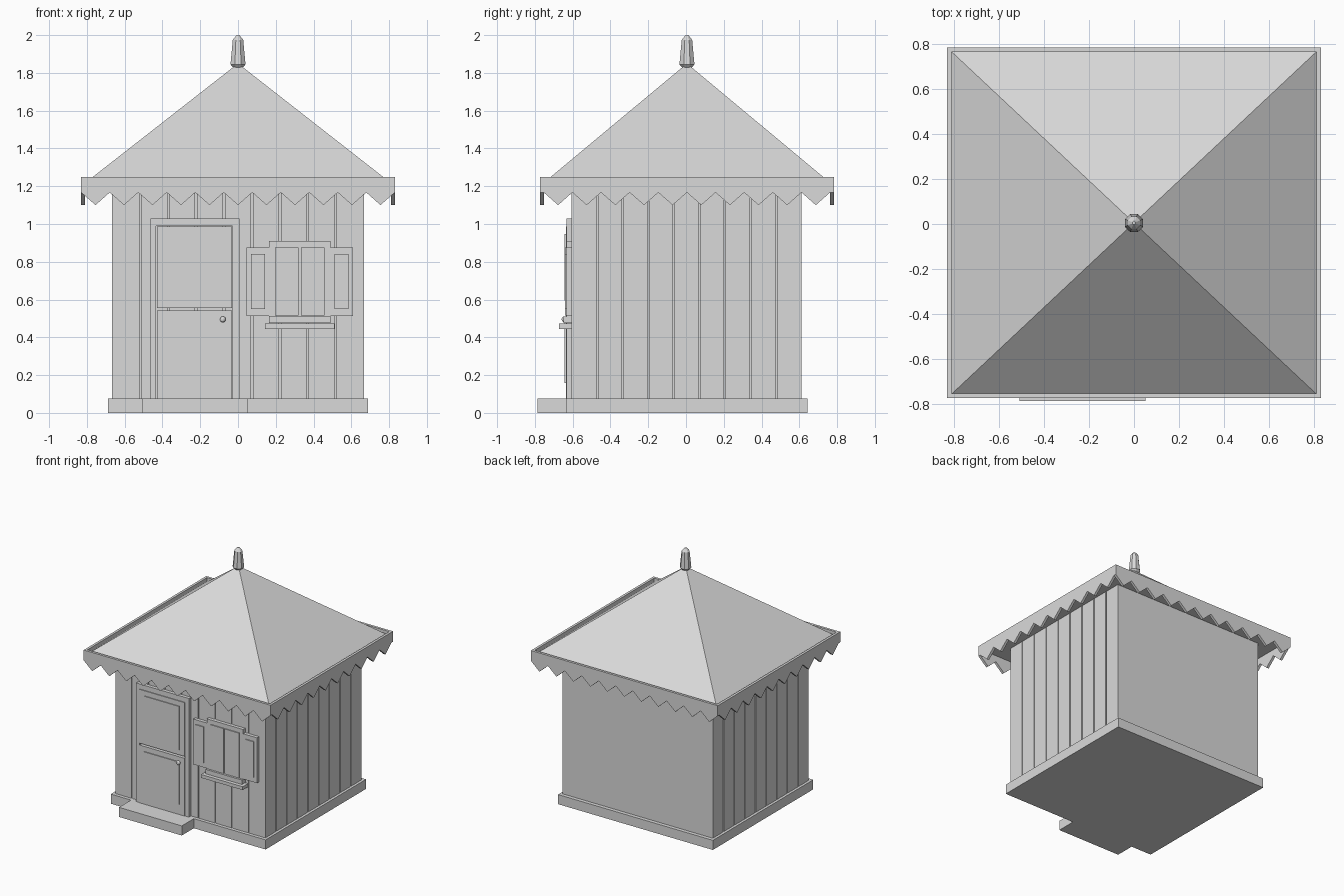
import bpy, bmesh, math

if "Cube" in bpy.data.objects:
    bpy.data.objects.remove(bpy.data.objects["Cube"])

CY = 0.005                     # hut centre in y
X, Y0, Y1 = 0.667, -0.605, 0.612   # outer wall faces
mat = bpy.data.materials.new("plain_grey")
mat.diffuse_color = (0.7, 0.7, 0.7, 1)
mat.use_nodes = True
mat.node_tree.nodes["Principled BSDF"].inputs["Base Color"].default_value = mat.diffuse_color


def finish(name, bm):
    bmesh.ops.recalc_face_normals(bm, faces=bm.faces[:])
    me = bpy.data.meshes.new(name)
    bm.to_mesh(me)
    bm.free()
    me.materials.append(mat)
    ob = bpy.data.objects.new(name, me)
    bpy.context.collection.objects.link(ob)
    return ob


def add_box(bm, x0, x1, y0, y1, z0, z1):
    vs = bmesh.ops.create_cube(bm, size=1)["verts"]
    for v in vs:
        v.co = ((x0 + x1) / 2 + v.co.x * (x1 - x0),
                (y0 + y1) / 2 + v.co.y * (y1 - y0),
                (z0 + z1) / 2 + v.co.z * (z1 - z0))


def boxes(name, *dims):
    bm = bmesh.new()
    for d in dims:
        add_box(bm, *d)
    return finish(name, bm)


# base slab and door step
boxes("base", (-0.688, 0.688, -0.632, 0.642, 0, 0.077))
boxes("door_step", (-0.508, 0.05, -0.785, -0.63, 0, 0.077))

# wall core, plain at the back
T = 0.008
boxes("wall_core", (-X + T, X - T, Y0 + T, Y1, 0.07, 1.22))


# planks on front, left and right: nine each with thin gaps
def planks(lo, hi, n=9, gap=0.008):
    w = (hi - lo) / n
    for i in range(n):
        yield (lo + i * w + (gap / 2 if i else 0),
               lo + (i + 1) * w - (gap / 2 if i < n - 1 else 0))


boxes("front_planks", *[(a, b, Y0, Y0 + T, 0.07, 1.22) for a, b in planks(-X, X)])
for side, s in (("left", -1), ("right", 1)):
    xa, xb = sorted((s * X, s * (X - T)))
    boxes(side + "_planks", *[(xa, xb, a, b, 0.07, 1.22) for a, b in planks(Y0, Y1)])

# roof pyramid
bm = bmesh.new()
base = [bm.verts.new((sx * 0.81, CY + sy * 0.76, 1.217))
        for sx, sy in ((-1, -1), (1, -1), (1, 1), (-1, 1))]
apex = bm.verts.new((0, CY, 1.85))
bm.faces.new(base)
for i in range(4):
    bm.faces.new((base[i], base[(i + 1) % 4], apex))
finish("roof", bm)


# zigzag boards around the eaves
def zigzag_board(name, half, teeth, place):
    w = 2 * half / teeth
    pts = [(-half, 1.25), (-half, 1.167)]
    for i in range(teeth):
        pts += [(-half + (i + 0.5) * w, 1.10), (-half + (i + 1) * w, 1.167)]
    pts.append((half, 1.25))
    bm = bmesh.new()
    f = bm.faces.new([bm.verts.new(place(u, 0, z)) for u, z in pts])
    ext = bmesh.ops.extrude_face_region(bm, geom=[f])["geom"]
    d = place(0, 0.02, 0)
    o = place(0, 0, 0)
    bmesh.ops.translate(bm, verts=[v for v in ext if isinstance(v, bmesh.types.BMVert)],
                        vec=[p - q for p, q in zip(d, o)])
    finish(name, bm)


for name, s in (("front", -1), ("back", 1)):
    zigzag_board(name + "_eave_board", 0.83, 11,
                 lambda u, t, z: (u, CY + s * (0.778 - t), z))
for name, s in (("left", -1), ("right", 1)):
    zigzag_board(name + "_eave_board", 0.758, 10,
                 lambda u, t, z: (s * (0.83 - t), CY + u, z))

# eight-sided finial from stacked rings
bm = bmesh.new()
rings = []
for r, z in ((0.025, 1.825), (0.043, 1.845), (0.03, 1.975), (0.008, 2.0)):
    rings.append([bm.verts.new((r * math.cos(math.pi * (k + 0.5) / 4),
                                CY + r * math.sin(math.pi * (k + 0.5) / 4), z))
                  for k in range(8)])
for a, b in zip(rings, rings[1:]):
    for k in range(8):
        bm.faces.new((a[k], a[(k + 1) % 8], b[(k + 1) % 8], b[k]))
bm.faces.new(rings[0])
bm.faces.new(rings[-1])
finish("finial", bm)


# door frame, two door halves with raised panels
boxes("door_frame",
      (-0.463, -0.433, -0.632, -0.6, 0.07, 1.03),
      (-0.028, 0.007, -0.632, -0.6, 0.07, 1.03),
      (-0.433, -0.028, -0.632, -0.6, 0.99, 1.03))
for name, z0, z1, m in (("lower", 0.077, 0.541, 0.08), ("upper", 0.556, 0.988, 0.04)):
    boxes(name + "_door", (-0.43, -0.031, -0.635, -0.6, z0, z1))
    boxes(name + "_door_panel", (-0.385, -0.076, -0.642, -0.63, z0 + m, z1 - 0.04))

# door knob
bm = bmesh.new()
bmesh.ops.create_uvsphere(bm, u_segments=10, v_segments=6, radius=0.016)
bmesh.ops.translate(bm, verts=bm.verts[:], vec=(-0.08, -0.643, 0.495))
finish("door_knob", bm)

# window: frame, two closed leaves, bottom rail and sill
WX = 0.327
boxes("window_frame", (WX - 0.162, WX + 0.162, -0.632, -0.6, 0.475, 0.91))
for name, s in (("left", -1), ("right", 1)):
    xs = sorted((WX + s * 0.006, WX + s * 0.13))
    boxes(name + "_window_pane", (*xs, -0.64, -0.63, 0.515, 0.875))
    # open shutters either side, each with a raised panel
    xs = sorted((WX + s * 0.16, WX + s * 0.283))
    boxes(name + "_shutter", (*xs, -0.632, -0.6, 0.512, 0.876))
    boxes(name + "_shutter_panel", (xs[0] + 0.025, xs[1] - 0.025, -0.64, -0.63, 0.55, 0.84))
boxes("window_rail", (WX - 0.162, WX + 0.162, -0.648, -0.6, 0.475, 0.51))
boxes("window_sill", (WX - 0.185, WX + 0.185, -0.672, -0.6, 0.445, 0.472))
